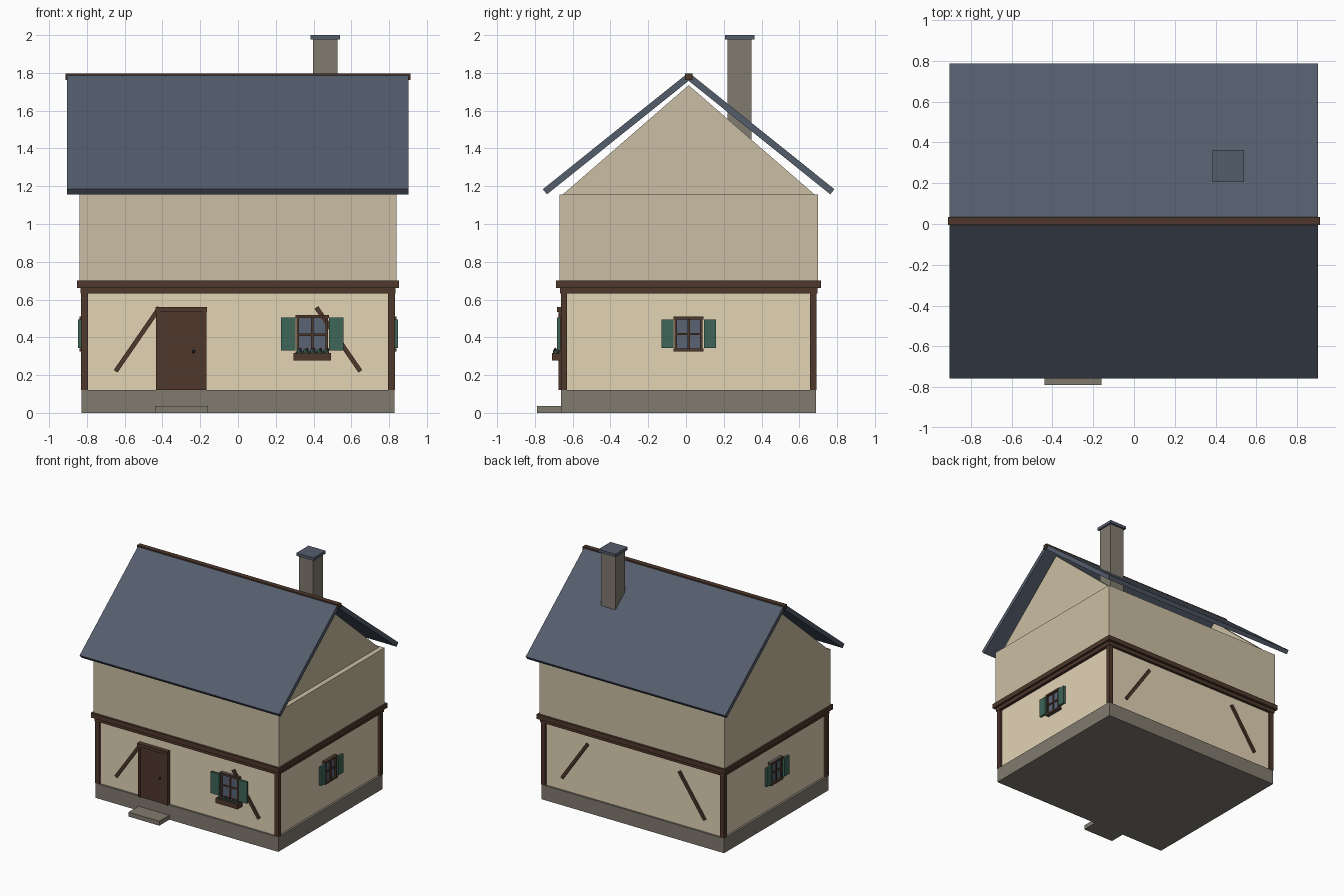
import bpy, bmesh, math
from mathutils import Matrix, Vector

if "Cube" in bpy.data.objects:
    bpy.data.objects.remove(bpy.data.objects["Cube"])

CY = 0.014  # house centre in y (front step shifts the bounds)


def mat(name, r, g, b):
    lin = lambda c: ((c / 255 + 0.055) / 1.055) ** 2.4 if c > 10 else c / 255 / 12.92
    m = bpy.data.materials.new(name)
    m.diffuse_color = (lin(r), lin(g), lin(b), 1)
    m.use_nodes = True
    m.node_tree.nodes["Principled BSDF"].inputs["Base Color"].default_value = m.diffuse_color
    return m


PLASTER = mat("upper plaster", 203, 190, 163)
LIGHT = mat("lower plaster", 226, 211, 181)
WOOD = mat("dark wood", 78, 56, 44)
SLATE = mat("slate", 84, 93, 108)
STONE = mat("stone", 129, 123, 111)
GREEN = mat("shutter green", 63, 102, 88)
GLASS = mat("window glass", 90, 99, 116)
RED = mat("flower red", 110, 45, 42)
IRON = mat("dark iron", 45, 45, 48)


def finish(name, bm, m, M=Matrix()):
    bmesh.ops.transform(bm, matrix=M, verts=bm.verts)
    bmesh.ops.recalc_face_normals(bm, faces=bm.faces)
    me = bpy.data.meshes.new(name)
    bm.to_mesh(me)
    bm.free()
    me.materials.append(m)
    ob = bpy.data.objects.new(name, me)
    bpy.context.collection.objects.link(ob)
    return ob


def box(name, x, y, z, m, M=Matrix()):
    """Box from (min, max) ranges."""
    bm = bmesh.new()
    bmesh.ops.create_cube(bm, size=1)
    for v in bm.verts:
        v.co = [r[0] + (c + 0.5) * (r[1] - r[0]) for c, r in zip(v.co, (x, y, z))]
    return finish(name, bm, m, M)


def prism(name, pts, x0, x1, m):
    """Extrude a (y, z) profile along x."""
    bm = bmesh.new()
    f = bm.faces.new([bm.verts.new((x0, y, z)) for y, z in pts])
    g = bmesh.ops.extrude_face_region(bm, geom=[f])["geom"]
    bmesh.ops.translate(bm, vec=(x1 - x0, 0, 0), verts=[v for v in g if isinstance(v, bmesh.types.BMVert)])
    return finish(name, bm, m)


def ball(name, co, r, m):
    bm = bmesh.new()
    bmesh.ops.create_icosphere(bm, subdivisions=1, radius=r)
    return finish(name, bm, m, Matrix.Translation(co))


def block(name, hx, hy, z0, z1, m):
    return box(name, (-hx, hx), (CY - hy, CY + hy), (z0, z1), m)


# storeys and string beams
block("stone_plinth", 0.828, 0.675, 0, 0.12, STONE)
block("lower_wall", 0.81, 0.66, 0.12, 0.64, LIGHT)
block("lower_beam", 0.835, 0.682, 0.632, 0.665, WOOD)
block("upper_beam", 0.853, 0.702, 0.662, 0.70, WOOD)
block("upper_wall", 0.84, 0.685, 0.69, 1.157, PLASTER)

# corner posts
for sx in (-1, 1):
    for sy in (-1, 1):
        xs = sorted((sx * 0.793, sx * 0.83))
        ys = sorted((sy * 0.643, sy * 0.677))
        box("corner_post", xs, [CY + v for v in ys], (0.12, 0.64), WOOD)

# diagonal braces, front and back, mirrored
for sy in (-1, 1):
    for s in (-1, 1):
        a, b = Vector((s * 0.648, 0, 0.22)), Vector((s * 0.415, 0, 0.558))
        d = b - a
        M = Matrix.Translation((a + b) / 2 + Vector((0, CY + sy * 0.662, 0))) @ \
            Matrix.Rotation(math.atan2(d.x, d.z), 4, 'Y')
        box("brace", (-0.012, 0.012), (-0.013, 0.013), (-d.length / 2, d.length / 2), WOOD, M)

# gable plates
tri = [(CY - 0.668, 1.155), (CY + 0.668, 1.155), (CY, 1.735)]
prism("left_gable", tri, -0.84, -0.80, PLASTER)
prism("right_gable", tri, 0.76, 0.80, PLASTER)

# roof slabs and ridge beam
for s in (-1, 1):
    prof = [(0.018, 1.788), (0.772, 1.184), (0.750, 1.157), (0.0, 1.758)]
    prism("roof_slab", [(CY + s * y, z) for y, z in prof], -0.905, 0.903, SLATE)
box("ridge_beam", (-0.913, 0.913), (CY - 0.02, CY + 0.02), (1.762, 1.797), WOOD)

# chimney
box("chimney", (0.397, 0.527), (0.22, 0.347), (1.2, 1.98), STONE)
box("chimney_cap", (0.385, 0.54), (0.206, 0.362), (1.976, 2.0), SLATE)

# door and step
FY = CY - 0.66  # front wall plane
for x in (-0.435, -0.188):
    box("door_jamb", (x, x + 0.022), (FY - 0.03, FY), (0.12, 0.54), WOOD)
box("door_lintel", (-0.437, -0.165), (FY - 0.037, FY), (0.535, 0.56), WOOD)
box("door_panel", (-0.42, -0.18), (FY - 0.025, FY), (0.12, 0.54), WOOD)
ball("door_knob", (-0.235, FY - 0.031, 0.325), 0.01, IRON)
box("door_step", (-0.44, -0.16), (-0.79, CY - 0.67), (0, 0.036), STONE)


def window(origin, angle, w, z0, z1, sw, sz0, sz1, gap):
    """Framed window with shutters; local -y points out of the wall."""
    M = Matrix.Translation(origin) @ Matrix.Rotation(angle, 4, 'Z')
    h, t = w / 2, 0.013
    zm = (z0 + z1) / 2
    box("window_glass", (-h, h), (-0.014, 0.01), (z0, z1), GLASS, M)
    for s in (-1, 1):
        xs = sorted((s * h, s * (h - t)))
        box("window_jamb", xs, (-0.025, 0.01), (z0, z1), WOOD, M)
        sh = sorted((s * (h + gap), s * (h + gap + sw)))
        box("shutter", sh, (-0.036, -0.018), (sz0, sz1), GREEN, M)
    box("window_lintel", (-h - 0.005, h + 0.005), (-0.03, 0.01), (z1 - 0.016, z1), WOOD, M)
    box("window_sill", (-h - 0.005, h + 0.005), (-0.03, 0.01), (z0, z0 + 0.016), WOOD, M)
    box("mullion_vertical", (-0.006, 0.006), (-0.022, 0.01), (z0, z1), WOOD, M)
    box("mullion_horizontal", (-h, h), (-0.022, 0.01), (zm - 0.006, zm + 0.006), WOOD, M)


# front and side windows
window((0.393, FY, 0), 0, 0.165, 0.31, 0.518, 0.077, 0.33, 0.505, 0.005)
for s in (-1, 1):
    window((s * 0.81, CY, 0), s * math.pi / 2, 0.148, 0.325, 0.51, 0.065, 0.343, 0.495, 0.006)

# flower box
box("flower_box", (0.295, 0.493), (-0.71, FY), (0.277, 0.318), WOOD)
for i in range(5):
    x = 0.322 + i * 0.036
    ball("leaves", (x, -0.69, 0.325), 0.017, GREEN)
    ball("flower", (x + 0.008, -0.692, 0.336), 0.009, RED)
